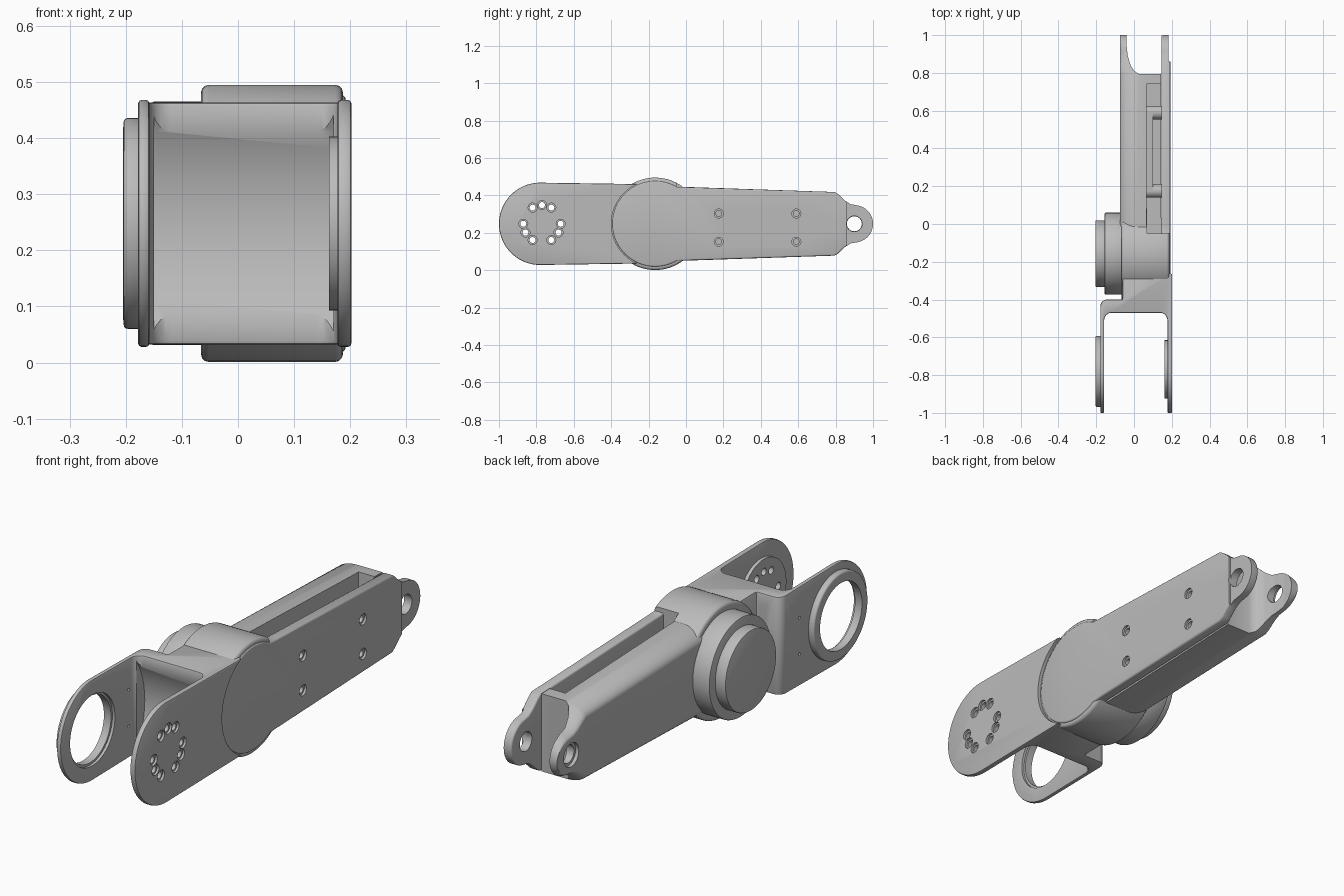
import bpy, bmesh, math

if "Cube" in bpy.data.objects:
    bpy.data.objects.remove(bpy.data.objects["Cube"], do_unlink=True)

grey = bpy.data.materials.new("machined grey")
grey.use_nodes = True
grey.diffuse_color = (0.5, 0.5, 0.5, 1)
grey.node_tree.nodes["Principled BSDF"].inputs["Base Color"].default_value = (0.5, 0.5, 0.5, 1)

MID = 0.248          # height of every joint axis
HUB, FORK, EAR = -0.165, -0.78, 0.9   # y of the joint axes


def arc(cu, cv, r, a, b, n=32):
    return [(cu + r * math.cos(math.radians(a + (b - a) * i / n)),
             cv + r * math.sin(math.radians(a + (b - a) * i / n))) for i in range(n + 1)]


def loft(name, rings):
    """Closed skin through rings of equal length."""
    bm = bmesh.new()
    rows = [[bm.verts.new(p) for p in ring] for ring in rings]
    n = len(rows[0])
    for lo, hi in zip(rows, rows[1:]):
        for i in range(n):
            j = (i + 1) % n
            bm.faces.new((lo[i], lo[j], hi[j], hi[i]))
    bm.faces.new(rows[0][::-1])
    bm.faces.new(rows[-1])
    bmesh.ops.recalc_face_normals(bm, faces=bm.faces)
    mesh = bpy.data.meshes.new(name)
    bm.to_mesh(mesh)
    bm.free()
    mesh.materials.append(grey)
    ob = bpy.data.objects.new(name, mesh)
    bpy.context.collection.objects.link(ob)
    return ob


def side_prism(name, outline, x0, x1):
    return loft(name, [[(x, y, z) for y, z in outline] for x in (x0, x1)])


def plan_prism(name, outline, z0, z1):
    return loft(name, [[(x, y, z) for x, y in outline] for z in (z0, z1)])


def disc(name, y, z, r, x0, x1, n=64):
    return side_prism(name, arc(y, z, r, 0, 360, n)[:-1], x0, x1)


def box(name, x0, x1, y0, y1, z0, z1):
    return plan_prism(name, [(x0, y0), (x1, y0), (x1, y1), (x0, y1)], z0, z1)


def apply_modifiers(ob):
    bpy.context.view_layer.update()
    dg = bpy.context.evaluated_depsgraph_get()
    mesh = bpy.data.meshes.new_from_object(ob.evaluated_get(dg))
    ob.modifiers.clear()
    ob.data = mesh


def boolean(ob, cutter, op='DIFFERENCE'):
    m = ob.modifiers.new("cut", 'BOOLEAN')
    m.object, m.operation, m.solver = cutter, op, 'EXACT'
    apply_modifiers(ob)
    bpy.data.objects.remove(cutter, do_unlink=True)


def bevel(ob, width, segments=3):
    m = ob.modifiers.new("round", 'BEVEL')
    m.width, m.segments, m.limit_method = width, segments, 'ANGLE'
    m.angle_limit = math.radians(40)
    apply_modifiers(ob)


def drill(ob, y, z, r, x0, x1):
    boolean(ob, disc("drill", y, z, r, x0, x1, 24))


def mirrored(upper):
    """Add the lower half of an outline that runs from top to axis."""
    return upper + [(y, 2 * MID - z) for y, z in reversed(upper)]


# U-shaped fork bracket: plan profile trimmed by the rounded side outline
plan = [(-0.178, -1.05), (-0.158, -1.05)]
plan += arc(-0.118, -0.51, 0.04, 180, 90, 6)
plan += arc(0.137, -0.51, 0.04, 90, 0, 6)
plan += [(0.177, -1.05), (0.202, -1.05), (0.202, HUB), (-0.06, HUB), (-0.06, -0.4)]
plan += arc(-0.143, -0.435, 0.035, 90, 180, 6)
bracket = plan_prism("fork_bracket", plan, -0.05, 0.55)
outline = [(-0.1, 0.458)] + arc(FORK, MID, 0.22, 90, 270, 48) + [(-0.1, 2 * MID - 0.458)]
boolean(bracket, side_prism("trim", outline, -0.3, 0.3), 'INTERSECT')
bevel(bracket, 0.006, 2)
boolean(bracket, disc("hollow", FORK, MID, 0.35, -0.15, 0.17))
boolean(bracket, disc("hub_seat", HUB, MID, 0.234, 0.17, 0.3))
drill(bracket, -0.425, 0.41, 0.025, -0.11, -0.07)
boolean(bracket, disc("bearing_bore", FORK, MID, 0.155, -0.3, -0.1))
for z in (0.17, 0.33):
    drill(bracket, -0.53, z, 0.006, -0.3, -0.1)

# Raised bearing ring on the open fork arm
ring = disc("bearing_ring", FORK, MID, 0.188, -0.204, -0.17)
bevel(ring, 0.008)
boolean(ring, disc("bore", FORK, MID, 0.145, -0.3, -0.1))

# Bolt boss inside the other fork arm, with its circle of bolt holes
boss = disc("bolt_boss", FORK + 0.01, MID, 0.155, 0.162, 0.18)
for angle in (0, 60, 90, 120, 180, 208, 240, 300, 332):
    y = FORK + 0.01 + 0.1 * math.cos(math.radians(angle))
    z = MID + 0.1 * math.sin(math.radians(angle))
    drill(boss, y, z, 0.016, 0.1, 0.3)
    drill(bracket, y, z, 0.016, 0.1, 0.3)
    drill(bracket, y, z, 0.024, 0.192, 0.3)

# Hub barrel with stepped motor caps
hub = disc("hub_barrel", HUB, MID, 0.247, -0.066, 0.187, 96)
bevel(hub, 0.014)
boolean(hub, box("slot", 0.07, 0.3, -0.05, 0.3, 0.1, 0.6))
for name, r, x0, x1 in (("motor_cap_outer", 0.217, -0.155, -0.05),
                        ("motor_cap_inner", 0.176, -0.205, -0.14)):
    bevel(disc(name, HUB + 0.008, MID, r, x0, x1, 80), 0.005, 2)

# Tapered arm outline ending in a hinge ear
ear = [(0.795, 0.418), (0.815, 0.405), (0.85, 0.372), (0.88, 0.353)]
ear += arc(EAR, MID, 0.1, 78, 0, 16)

# Arm shell, rounded over on its outer side
upper = [(HUB, 0.45), (0.0, 0.445)] + ear
outline = mirrored(upper[:-1] + [(1.0, MID + 0.001)])
rings = []
for i in range(11):
    t = math.radians(9 * i)
    x = -0.075 + 0.1 * (1 - math.cos(t))
    s = 1 - 0.28 * (1 - math.sin(t))
    rings.append([(x, y, MID + (z - MID) * s) for y, z in outline])
rings.append([(0.142, y, z) for y, z in outline])
shell = loft("arm_shell", rings)
boolean(shell, box("channel", 0.066, 0.3, -0.05, 0.74, 0.1, 0.6))
gap = [(-0.04, 1.1), (-0.04, 0.95), (-0.033, 0.89), (-0.018, 0.84), (0.0, 0.81),
       (0.025, 0.795), (0.3, 0.795), (0.3, 1.1)]
boolean(shell, plan_prism("fork_gap", gap, -0.1, 0.6))
drill(shell, EAR, MID, 0.04, -0.2, 0.05)
drill(shell, EAR, MID, 0.052, -0.2, -0.06)

# Flat cover plate: hub disc, tapered plate and matching ear in one outline
left = arc(HUB, MID, 0.229, 60, 180, 40)[::-1]
half = left + [(0.0, 0.444)] + ear
cover = side_prism("arm_cover", half + [(y, 2 * MID - z) for y, z in half[-2:0:-1]], 0.145, 0.192)
bevel(cover, 0.008)
boolean(cover, box("ear_relief", 0.182, 0.3, 0.86, 1.1, -0.1, 0.6))
drill(cover, EAR, MID, 0.042, 0.1, 0.3)

# Screw standoffs bridging the channel, with counterbored screw holes
for y in (0.175, 0.59):
    for z in (0.152, 0.303):
        disc("standoff", y, z, 0.036, 0.05, 0.15, 32)
        drill(cover, y, z, 0.024, 0.182, 0.3)
        drill(cover, y, z, 0.015, 0.155, 0.3)

# Inner spine of the channel
box("channel_rib", 0.06, 0.1, 0.175, 0.59, 0.11, 0.34)

# Smooth the curved faces and keep the edges crisp
for ob in bpy.context.view_layer.objects:
    ob.select_set(ob.type == 'MESH' and grey.name in ob.data.materials)
bpy.context.view_layer.objects.active = hub
bpy.ops.object.shade_smooth_by_angle(angle=math.radians(32))
